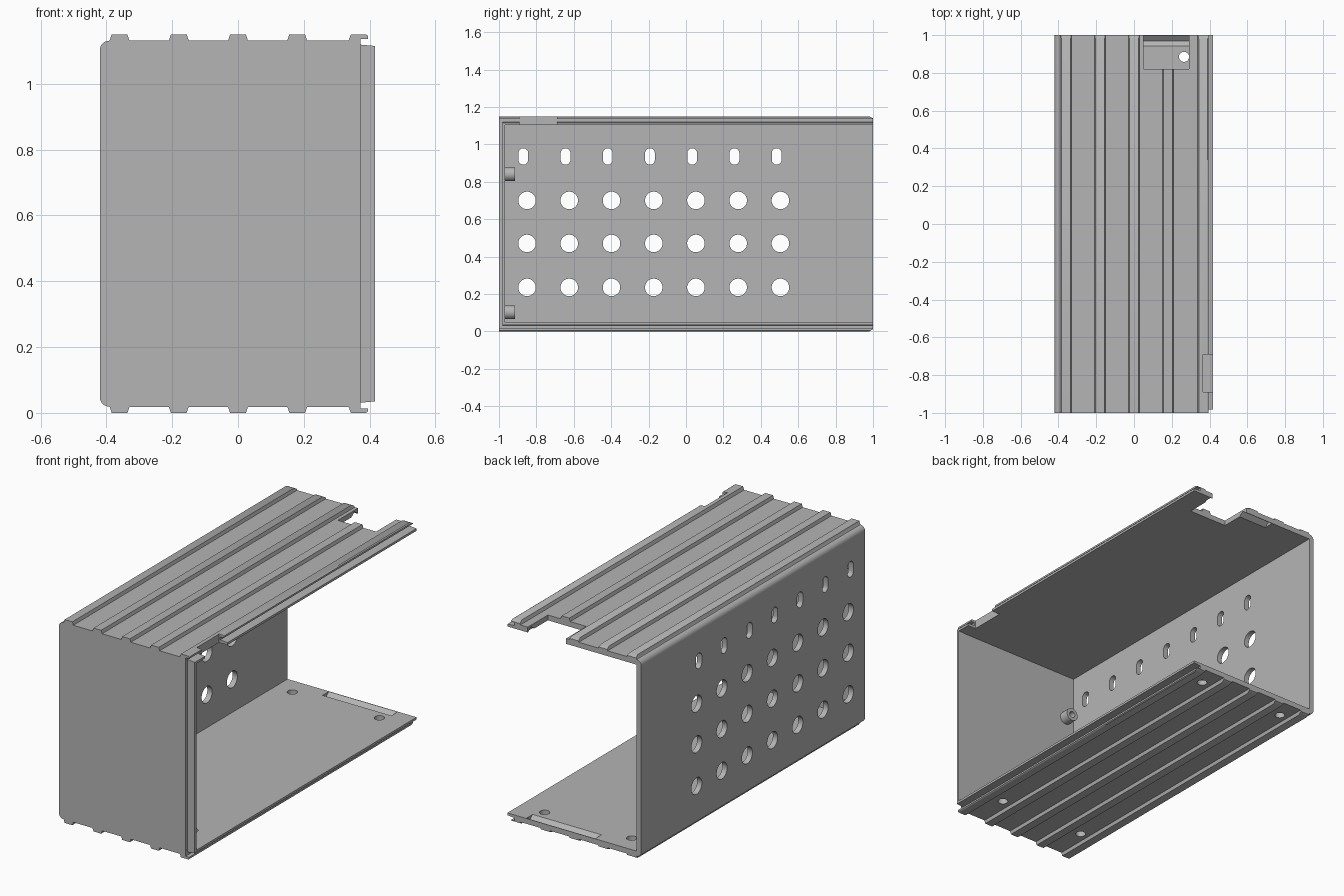
import bpy, bmesh, math
from mathutils import Matrix, Vector

cube = bpy.data.objects.get("Cube")
if cube:
    bpy.data.objects.remove(cube, do_unlink=True)

grey = bpy.data.materials.new("light_grey")
grey.use_nodes = True
COLOUR = (0.46, 0.46, 0.46, 1)
grey.diffuse_color = COLOUR
grey.node_tree.nodes["Principled BSDF"].inputs["Base Color"].default_value = COLOUR

HEIGHT = 1.15
WALL_L, INNER_L = -0.42, -0.39
TOP, CEILING = 1.132, 1.102
EDGE, TONGUE = 0.372, 0.417


def flip(z):
    return HEIGHT - z


def prism(bm, outline, start, end, axis):
    """Extrude a closed 2D outline along x (outline is y,z) or y (outline is x,z)."""
    def place(p, d):
        return (d, p[0], p[1]) if axis == "x" else (p[0], d, p[1])
    face = bm.faces.new([bm.verts.new(place(p, start)) for p in outline])
    new = bmesh.ops.extrude_face_region(bm, geom=[face])["geom"]
    shift = Vector(place((0, 0), end - start))
    bmesh.ops.translate(bm, verts=[v for v in new if isinstance(v, bmesh.types.BMVert)], vec=shift)


def box(bm, x, y, z):
    prism(bm, [(x[0], z[0]), (x[1], z[0]), (x[1], z[1]), (x[0], z[1])], y[0], y[1], "y")


def oval(cx, cz, radius, half_straight=0.0, n=24):
    pts = []
    for i in range(n):
        a = 2 * math.pi * (i + 0.5) / n
        s = math.sin(a)
        pts.append((cx + radius * math.cos(a), cz + radius * s + math.copysign(half_straight, s)))
    return pts


def finish(name, bm):
    bmesh.ops.recalc_face_normals(bm, faces=bm.faces)
    mesh = bpy.data.meshes.new(name)
    bm.to_mesh(mesh)
    bm.free()
    mesh.materials.append(grey)
    obj = bpy.data.objects.new(name, mesh)
    bpy.context.collection.objects.link(obj)
    return obj


def activate(obj):
    bpy.ops.object.select_all(action="DESELECT")
    obj.select_set(True)
    bpy.context.view_layer.objects.active = obj


def cut(obj, bm):
    cutter = finish("cutter", bm)
    cutter.hide_render = True
    mod = obj.modifiers.new("cut", "BOOLEAN")
    mod.operation, mod.solver, mod.object = "DIFFERENCE", "EXACT", cutter
    activate(obj)
    bpy.ops.object.modifier_apply(modifier=mod.name)
    bpy.data.objects.remove(cutter, do_unlink=True)


# Shell: ribbed C profile with a grooved open edge, mirrored top to bottom
upper = [(INNER_L, CEILING), (TONGUE, CEILING), (TONGUE, 1.115), (EDGE, 1.119),
         (EDGE, 1.136), (0.395, 1.136), (0.395, 1.146), (0.389, HEIGHT),
         (0.343, HEIGHT), (0.336, TOP)]
for cx in (0.18, 0.0, -0.18, -0.36):
    upper += [(cx + 0.03, TOP), (cx + 0.024, HEIGHT), (cx - 0.024, HEIGHT), (cx - 0.03, TOP)]
for i in range(9):
    a = math.pi / 2 * (1 + i / 8)
    upper.append((WALL_L + 0.029 + 0.029 * math.cos(a), TOP - 0.03 + 0.029 * math.sin(a)))
bm = bmesh.new()
prism(bm, upper + [(x, flip(z)) for x, z in reversed(upper)], -1, 1, "y")
shell = finish("ribbed_shell", bm)

# Vent holes in the side wall: three round rows and one slotted row
bm = bmesh.new()
for i in range(7):
    y = -0.85 + 0.2258 * i
    for z in (0.235, 0.47, 0.70):
        prism(bm, oval(y, z, 0.047), -0.5, -0.3, "x")
    prism(bm, oval(y - 0.02, 0.935, 0.026, 0.018), -0.5, -0.3, "x")

# Floor screw holes
for x in (0.265, -0.28):
    for y in (0.885, -0.78):
        bmesh.ops.create_cone(bm, cap_ends=True, segments=20, radius1=0.027, radius2=0.027,
                              depth=0.2, matrix=Matrix.Translation((x, y, 0)))

# Rear connector notch, open-edge notch and set-back of the front edge
box(bm, (0.05, 0.29), (0.82, 1.1), (1.05, 1.25))
box(bm, (0.365, 0.5), (-0.89, -0.69), (1.05, 1.25))
box(bm, (EDGE + 0.001, 0.5), (-1.1, -0.982), (0.017, flip(0.017)))
cut(shell, bm)

# Latch grooves inside the rear edge, and tapered rib ends
bm = bmesh.new()
for side in (lambda z: z, flip):
    groove = [(0.94, 0.049), (0.97, 0.026), (0.998, 0.049)]
    taper = [(0.975, -0.002), (1.01, -0.002), (1.01, 0.016)]
    prism(bm, [(y, side(z)) for y, z in groove], -0.13, 0.30, "x")
    prism(bm, [(y, side(z)) for y, z in taper], -0.5, 0.5, "x")
cut(shell, bm)

# Front wall, closing the shell, with a thin tongue along its open edge
bm = bmesh.new()
box(bm, (INNER_L, EDGE), (-1, -0.97), (flip(CEILING), CEILING))
front_wall = finish("front_wall", bm)
bm = bmesh.new()
box(bm, (EDGE, TONGUE), (-0.982, -0.968), (flip(CEILING), CEILING))
front_tongue = finish("front_wall_tongue", bm)

# Hollow screw bosses on the inside of the front wall
bosses = []
for label, z in (("lower", 0.102), ("upper", 0.84)):
    bm = bmesh.new()
    prism(bm, oval(-0.335, z, 0.037), -0.97, -0.915, "y")
    boss = finish(label + "_screw_boss", bm)
    bm = bmesh.new()
    prism(bm, oval(-0.335, z, 0.018), -0.965, -0.9, "y")
    cut(boss, bm)
    bosses.append(boss)

for obj in [shell, front_wall, front_tongue] + bosses:
    activate(obj)
    bpy.ops.object.shade_smooth_by_angle(angle=math.radians(30))
